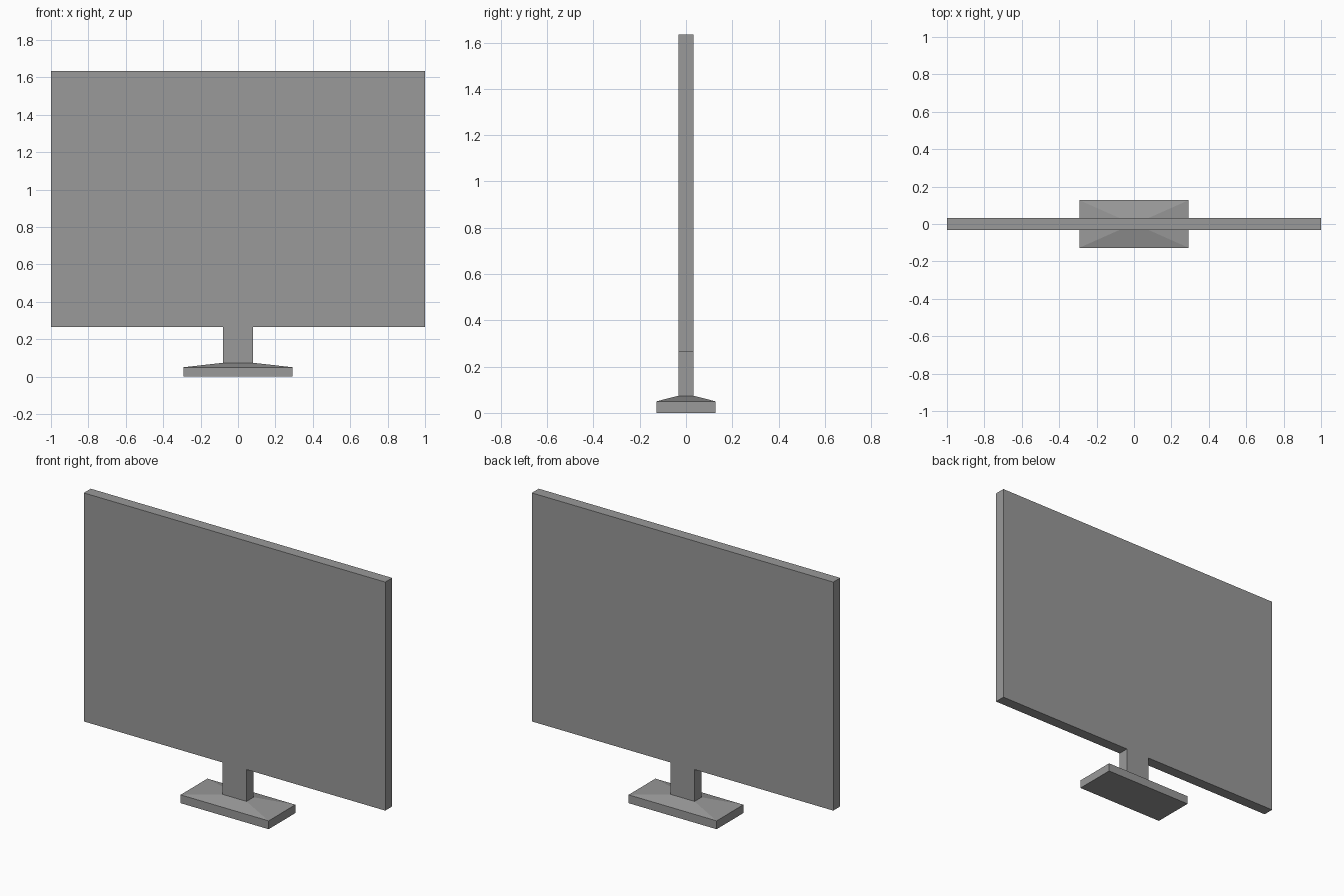
import bpy
import bmesh

cube = bpy.data.objects.get("Cube")
if cube:
    bpy.data.objects.remove(cube, do_unlink=True)

# Single matte grey for every part
grey = bpy.data.materials.new("grey_plastic")
grey.use_nodes = True
colour = (0.32, 0.32, 0.32, 1)
grey.diffuse_color = colour
grey.node_tree.nodes["Principled BSDF"].inputs["Base Color"].default_value = colour

CORNERS = ((-1, -1), (1, -1), (1, 1), (-1, 1))


def loft(name, rings, bottom=True, top=True):
    """Join rectangular sections (half width, half depth, height) into a solid."""
    bm = bmesh.new()
    loops = [[bm.verts.new((sx * w, sy * d, z)) for sx, sy in CORNERS]
             for w, d, z in rings]
    for low, high in zip(loops, loops[1:]):
        for i in range(4):
            j = (i + 1) % 4
            bm.faces.new((low[i], low[j], high[j], high[i]))
    if bottom:
        bm.faces.new(loops[0][::-1])
    if top:
        bm.faces.new(loops[-1])
    mesh = bpy.data.meshes.new(name)
    bm.to_mesh(mesh)
    bm.free()
    mesh.materials.append(grey)
    obj = bpy.data.objects.new(name, mesh)
    bpy.context.collection.objects.link(obj)
    return obj


DEPTH = 0.033       # half thickness shared by screen and neck
NECK = 0.08         # half width of the neck
BASE_TOP, SCREEN_BOTTOM, SCREEN_TOP = 0.074, 0.265, 1.635

# Foot with a sloped top that narrows to the neck
loft("stand_base", [(0.292, 0.127, 0), (0.292, 0.127, 0.05),
                    (NECK, DEPTH, BASE_TOP)], top=False)
# Neck, flush with the screen front and back
loft("stand_neck", [(NECK, DEPTH, BASE_TOP), (NECK, DEPTH, SCREEN_BOTTOM)],
     bottom=False, top=False)
# Flat screen panel
loft("screen_panel", [(1, DEPTH, SCREEN_BOTTOM), (1, DEPTH, SCREEN_TOP)])
